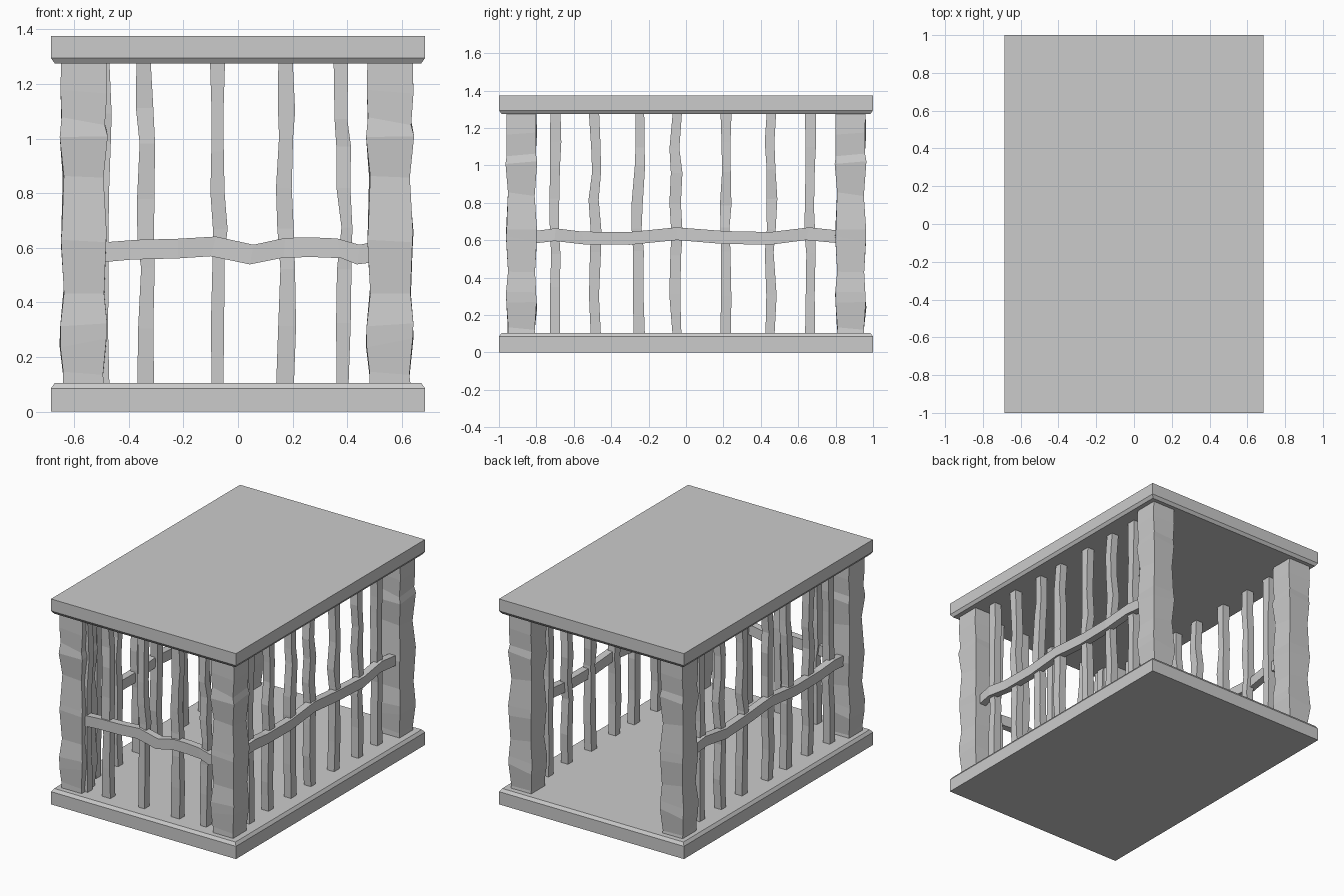
import bpy, bmesh, random
from mathutils import Vector

if "Cube" in bpy.data.objects:
    bpy.data.objects.remove(bpy.data.objects["Cube"])

random.seed(7)


def make_object(name, bm):
    bmesh.ops.recalc_face_normals(bm, faces=bm.faces)
    me = bpy.data.meshes.new(name)
    bm.to_mesh(me)
    bm.free()
    ob = bpy.data.objects.new(name, me)
    bpy.context.collection.objects.link(ob)
    return ob


def loft(name, rings):
    """Skin a list of four-point rings and cap both ends."""
    bm = bmesh.new()
    vs = [[bm.verts.new(p) for p in ring] for ring in rings]
    for a, b in zip(vs, vs[1:]):
        for i in range(4):
            j = (i + 1) % 4
            bm.faces.new((a[i], a[j], b[j], b[i]))
    bm.faces.new(vs[0])
    bm.faces.new(vs[-1])
    return make_object(name, bm)


def rect(c, u, v):
    c, u, v = Vector(c), Vector(u), Vector(v)
    return [c - u - v, c + u - v, c + u + v, c - u + v]


def slab(name, levels):
    loft(name, [rect((0, 0, z), (0.685 - i, 0, 0), (0, 1 - i, 0)) for z, i in levels])


def jit(a):
    return random.uniform(-a, a)


# Floor and roof slabs with a small chamfer on their inner edges
slab("floor_slab", [(0, 0), (0.085, 0), (0.105, 0.014)])
slab("roof_slab", [(1.275, 0.014), (1.295, 0), (1.375, 0)])

# Roughly hewn corner posts: alternating wide and narrow tilted rings
POST = [(0.09, 0.076), (0.14, 0.074), (0.25, 0.085), (0.32, 0.083), (0.44, 0.074),
        (0.61, 0.085), (0.66, 0.083), (0.85, 0.074), (1.01, 0.085), (1.06, 0.080),
        (1.16, 0.084), (1.285, 0.083)]
post_rings = []
for k, (z, r) in enumerate(POST):
    ring = rect((0, 0, z), (r, 0, 0), (0, r * 0.96, 0))
    if 0 < k < len(POST) - 1:
        for p in ring:
            p += Vector((jit(0.004), jit(0.004), jit(0.02)))
    post_rings.append(ring)
for yname, y in (("front", -0.88), ("back", 0.88)):
    for xname, x in (("left", -0.565), ("right", 0.557)):
        loft(f"{yname}_{xname}_post",
             [[p + Vector((x, y, 0)) for p in ring] for ring in post_rings])


# Uneven vertical bars: offsets follow the visible wobble along the wall
BAR_Z = [0.09, 0.33, 0.54, 0.65, 0.80, 0.98, 1.10, 1.285]


def bar_rings(along, offsets, width, wall, side):
    rings = []
    for z, o in zip(BAR_Z, offsets):
        a, w = along + o, width / 2 + jit(0.004)
        d, zz = wall + jit(0.006), z + (jit(0.03) if 0.1 < z < 1.2 else 0)
        if side:
            rings.append(rect((d, a, zz), (0.026, 0, 0), (0, w, 0)))
        else:
            rings.append(rect((a, d, zz), (w, 0, 0), (0, 0.026, 0)))
    return rings


FRONT = [(-0.495, 0.050, (0, -.003, 0, -.003, 0, .008, .010, 0)),
         (-0.338, 0.056, (0, 0, .008, 0, 0, .006, -.004, -.008)),
         (-0.075, 0.048, (0, 0, .004, .010, 0, 0, 0, 0)),
         (0.174, 0.058, (-.002, .006, .008, 0, -.006, .002, .004, 0)),
         (0.383, 0.046, (0, .003, .006, .016, .003, .004, -.006, -.006))]
for n, (x, w, offs) in enumerate(FRONT):
    loft(f"front_bar_{n + 1}", bar_rings(x, offs, w, -0.89, False))

SIDE_OFF = [(0, 0, .004, -.003, -.004, 0, .003, .002),
            (.006, -.004, .004, .008, -.006, .010, .006, -.004),
            (0, -.006, -.004, -.014, -.012, .004, .004, .003),
            (.004, -.008, -.003, .004, -.006, .002, -.010, .006),
            (0, .003, 0, -.003, 0, .004, .002, .002),
            (-.004, .004, -.008, .003, .006, .002, -.006, .004)]
SIDE_Y = [-0.70, -0.488, -0.25, -0.052, 0.212, 0.453, 0.664]


def flip(rings):
    return [[Vector((-p.x, p.y, p.z)) for p in ring] for ring in rings]


for n, y in enumerate(SIDE_Y):
    rings = bar_rings(y, SIDE_OFF[n % 6], 0.054, 0.563, True)
    loft(f"right_bar_{n + 1}", rings)
    loft(f"left_bar_{n + 1}", flip(rings))


# Horizontal rails running across the bars
RAIL_F = [(-.50, .583), (-.38, .593), (-.22, .597), (-.09, .605), (.05, .575),
          (.17, .60), (.27, .602), (.37, .598), (.44, .575), (.49, .583)]
RAIL_S = [(-.82, .615), (-.70, .63), (-.55, .612), (-.30, .61), (-.05, .635),
          (.20, .615), (.45, .61), (.65, .635), (.82, .618)]
loft("front_rail", [rect((x, -0.905 + jit(0.006), z), (0, 0.024, 0), (jit(0.01), 0, 0.036))
                    for x, z in RAIL_F])
side_rail = [rect((0.585 + jit(0.006), y, z), (0.024, 0, 0), (0, jit(0.01), 0.034))
             for y, z in RAIL_S]
loft("right_rail", side_rail)
loft("left_rail", flip(side_rail))
